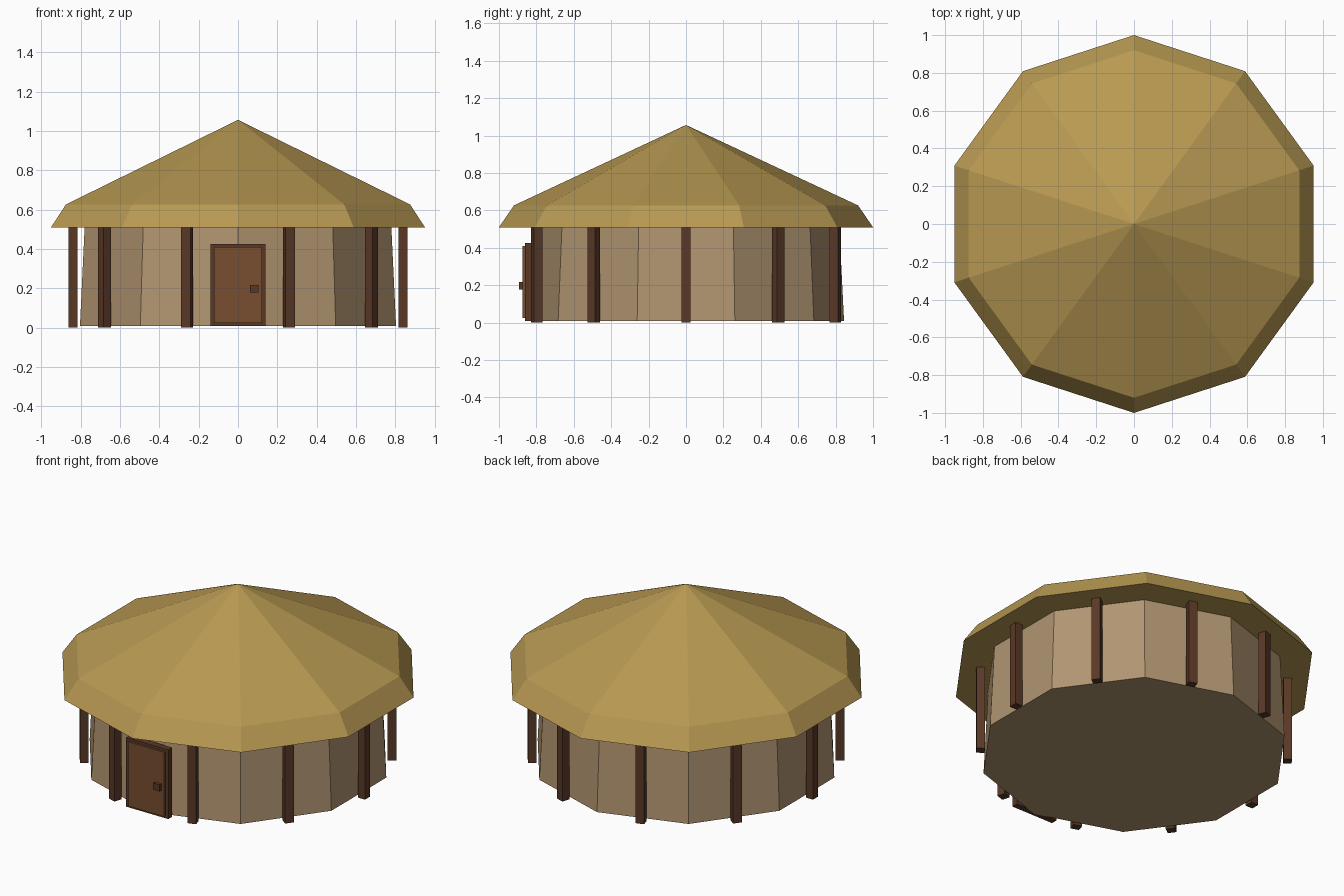
import bpy
import bmesh
from math import cos, sin, pi
from mathutils import Matrix

if "Cube" in bpy.data.objects:
    bpy.data.objects.remove(bpy.data.objects["Cube"], do_unlink=True)

SIDES = 10
STEP = 2 * pi / SIDES


def material(name, rgb):
    mat = bpy.data.materials.new(name)
    mat.use_nodes = True
    colour = (*rgb, 1)
    mat.diffuse_color = colour
    mat.node_tree.nodes["Principled BSDF"].inputs["Base Color"].default_value = colour
    return mat


thatch = material("straw thatch", (0.48, 0.32, 0.085))
clay = material("tan clay", (0.44, 0.30, 0.165))
door_wood = material("door wood", (0.19, 0.075, 0.03))
dark_wood = material("dark wood", (0.10, 0.04, 0.02))


def finish(name, bm, mat):
    bmesh.ops.recalc_face_normals(bm, faces=bm.faces)
    mesh = bpy.data.meshes.new(name)
    bm.to_mesh(mesh)
    bm.free()
    mesh.materials.append(mat)
    obj = bpy.data.objects.new(name, mesh)
    bpy.context.collection.objects.link(obj)
    return obj


def lathe(name, profile, mat):
    """Closed ten-sided solid from (radius, z) pairs; radius 0 makes a tip."""
    bm = bmesh.new()
    rings = []
    for r, z in profile:
        if r == 0:
            rings.append([bm.verts.new((0, 0, z))] * SIDES)
        else:
            rings.append([bm.verts.new((r * sin(k * STEP), -r * cos(k * STEP), z))
                          for k in range(SIDES)])
    for low, high in zip(rings, rings[1:]):
        for k in range(SIDES):
            n = (k + 1) % SIDES
            corners = dict.fromkeys((low[k], low[n], high[n], high[k]))
            bm.faces.new(list(corners))
    for ring in (rings[0], rings[-1]):
        if len(set(ring)) > 1:
            bm.faces.new(ring)
    return finish(name, bm, mat)


def box(name, low, high, mat, angle=0):
    """Box between two corners, then turned about the vertical axis."""
    bm = bmesh.new()
    bmesh.ops.create_cube(bm, size=1)
    for v in bm.verts:
        v.co = [a + (c + 0.5) * (b - a) for a, b, c in zip(low, high, v.co)]
    bm.transform(Matrix.Rotation(angle, 4, "Z"))
    return finish(name, bm, mat)


# Wall and roof
lathe("wall", [(0.845, 0.008), (0.82, 0.51)], clay)
lathe("roof", [(1.0, 0.51), (0.92, 0.627), (0, 1.057)], thatch)

# Ring of posts under the eaves
for k in range(SIDES):
    box(f"post_{k + 1}", (0.815, -0.025, 0), (0.862, 0.025, 0.512), dark_wood, k * STEP)

# Door with frame and handle
box("door_frame", (-0.14, -0.862, 0.01), (0.14, -0.825, 0.426), dark_wood)
box("door_panel", (-0.121, -0.874, 0.024), (0.121, -0.855, 0.41), door_wood)
box("door_handle", (0.061, -0.893, 0.178), (0.103, -0.87, 0.218), dark_wood)
